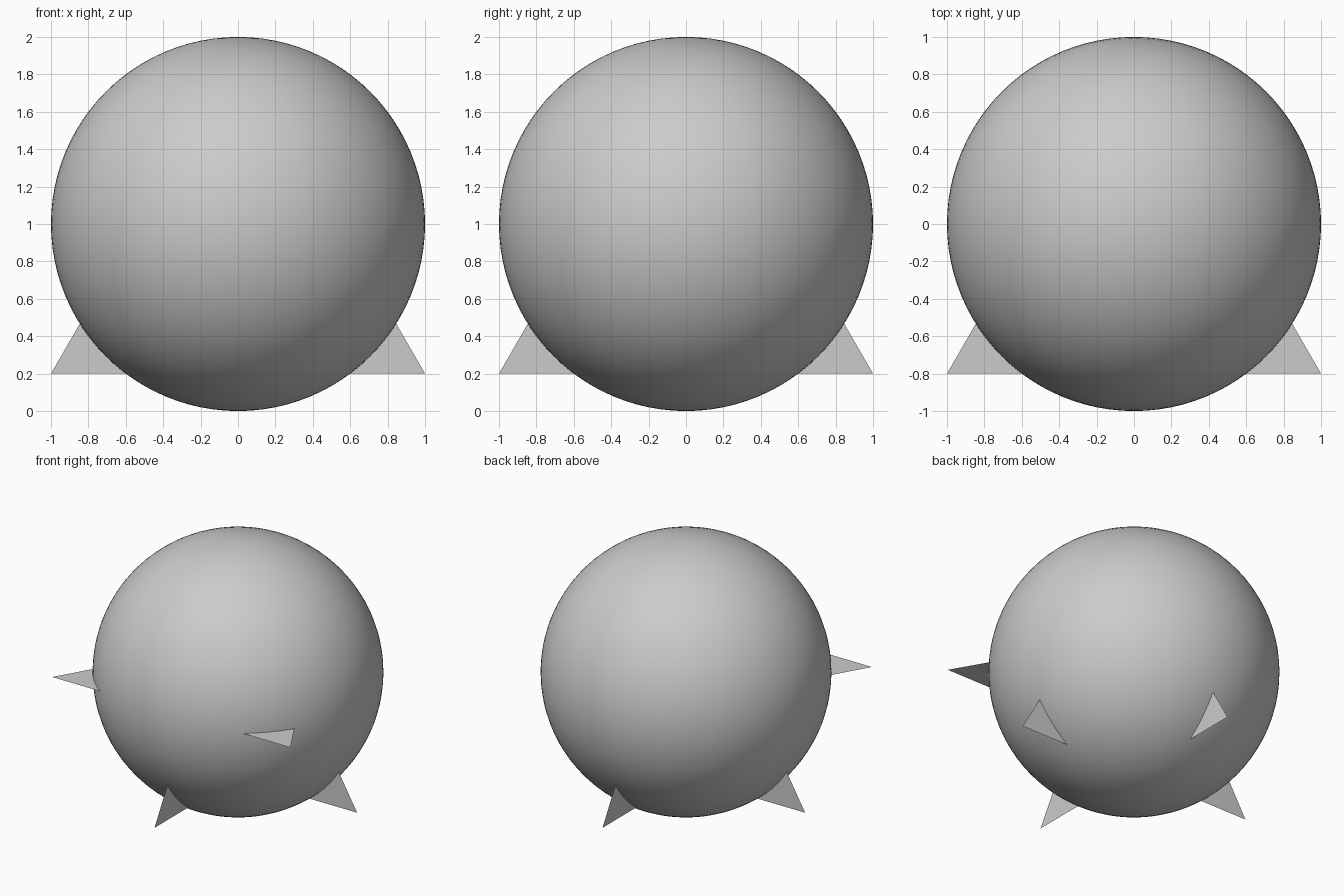
import bpy
from math import pi, sqrt

if "Cube" in bpy.data.objects:
    bpy.data.objects.remove(bpy.data.objects["Cube"])

# Smooth ball resting on the ground
bpy.ops.mesh.primitive_uv_sphere_add(segments=96, ring_count=48, radius=1, location=(0, 0, 1))
ball = bpy.context.object
ball.name = "ball"
bpy.ops.object.shade_smooth()


# Thin equilateral triangle: side 2, base 0.8 below the ball centre
def triangle_plate(name, rotation):
    base = -0.8
    mesh = bpy.data.meshes.new(name)
    mesh.from_pydata([(-1, base, 0), (1, base, 0), (0, base + sqrt(3), 0)], [], [(0, 1, 2)])
    plate = bpy.data.objects.new(name, mesh)
    plate.location = (0, 0, 1)
    plate.rotation_euler = rotation
    bpy.context.collection.objects.link(plate)


# One plate in each coordinate plane, only the corners pierce the ball
triangle_plate("level_triangle", (0, 0, 0))
triangle_plate("front_triangle", (pi / 2, 0, 0))
triangle_plate("side_triangle", (pi / 2, 0, pi / 2))
